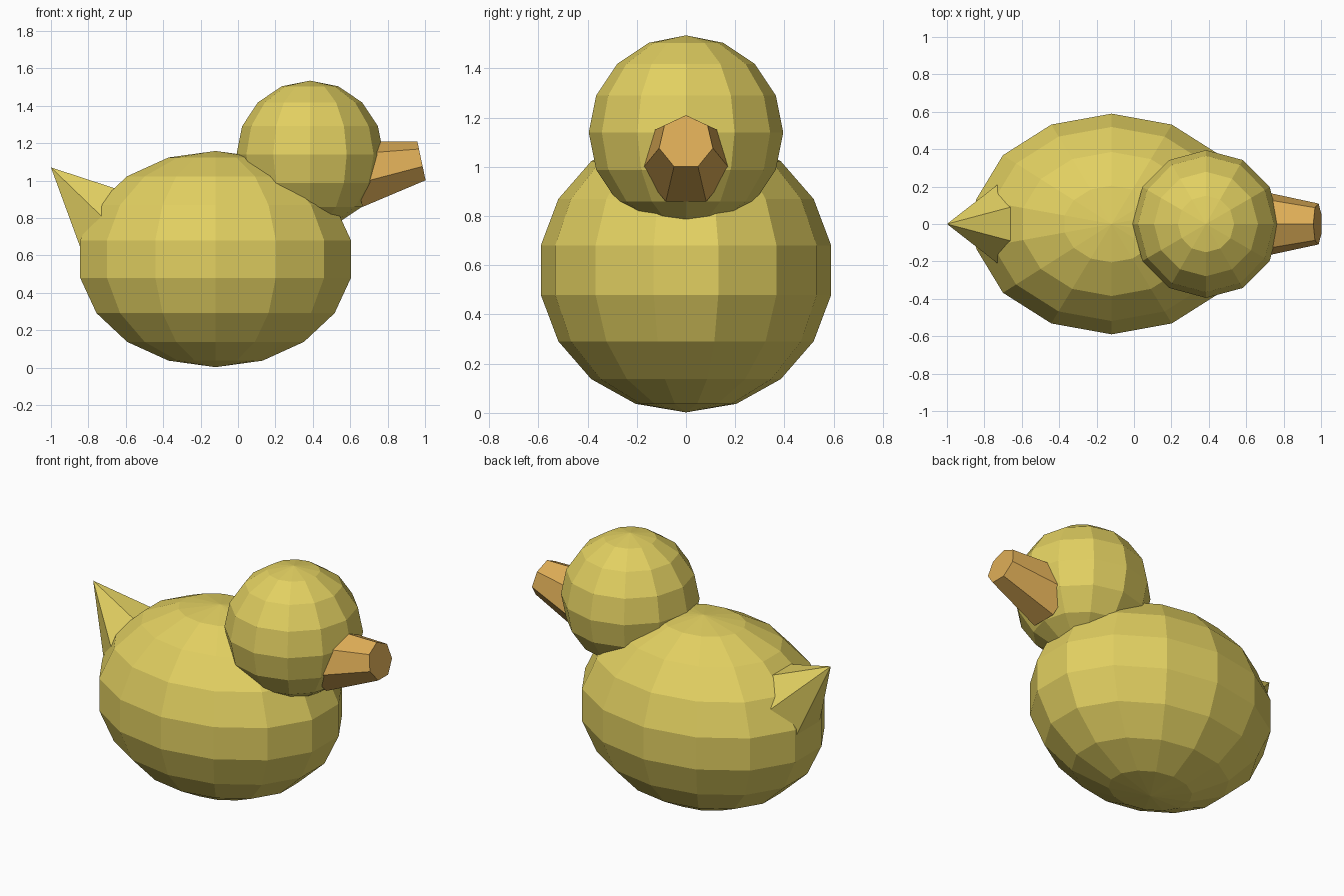
import bpy, bmesh, math
from mathutils import Vector, Matrix

if "Cube" in bpy.data.objects:
    bpy.data.objects.remove(bpy.data.objects["Cube"])


def material(name, rgb):
    m = bpy.data.materials.new(name)
    m.diffuse_color = (*rgb, 1.0)
    m.use_nodes = True
    m.node_tree.nodes["Principled BSDF"].inputs["Base Color"].default_value = m.diffuse_color
    return m


YELLOW = material("duckling yellow", (0.76, 0.63, 0.12))
ORANGE = material("beak orange", (0.73, 0.42, 0.095))


def finish(bm, name, mat):
    bmesh.ops.recalc_face_normals(bm, faces=bm.faces[:])
    mesh = bpy.data.meshes.new(name)
    bm.to_mesh(mesh)
    bm.free()
    mesh.materials.append(mat)
    obj = bpy.data.objects.new(name, mesh)
    bpy.context.collection.objects.link(obj)
    return obj


def ellipsoid(name, centre, radii, segments, rings, mat):
    bm = bmesh.new()
    bmesh.ops.create_uvsphere(bm, u_segments=segments, v_segments=rings, radius=1.0,
                              matrix=Matrix.Translation(centre) @ Matrix.Diagonal((*radii, 1.0)))
    return finish(bm, name, mat)


def tapered(name, tip, angle, length, r_tip, r_base, sides, phase, mat):
    """Cone or frustum running from its tip at the given pitch in the xz plane."""
    axis = Vector((math.cos(angle), 0, math.sin(angle)))
    up = Vector((-math.sin(angle), 0, math.cos(angle)))
    side = Vector((0, 1, 0))
    tip = Vector(tip)
    bm = bmesh.new()

    def ring(c, r):
        return [bm.verts.new(c + r * (math.cos(a) * up + math.sin(a) * side))
                for a in (phase + 2 * math.pi * i / sides for i in range(sides))]

    base = ring(tip + axis * length, r_base)
    bm.faces.new(base)
    if r_tip > 0:
        end = ring(tip, r_tip)
        bm.faces.new(end)
    else:
        end = [bm.verts.new(tip)] * sides
    for i in range(sides):
        j = (i + 1) % sides
        quad = [base[i], base[j], end[j], end[i]]
        bm.faces.new(quad if r_tip > 0 else quad[:3])
    return finish(bm, name, mat)


# Body and head
ellipsoid("body", (-0.12, 0, 0.58), (0.754, 0.599, 0.578), 14, 9, YELLOW)
ellipsoid("head", (0.385, 0, 1.139), (0.393, 0.395, 0.395), 12, 8, YELLOW)

# Beak: seven-sided, widening back into the head
tapered("beak", (0.982, 0, 1.10), math.radians(180 + 12), 0.36,
        0.112, 0.189, 7, 0 + math.pi, ORANGE)

# Tail: six-sided cone sunk into the rump
tapered("tail", (-1.0, 0, 1.07), math.radians(-44), 0.5,
        0.0, 0.28, 6, math.pi / 6, YELLOW)
